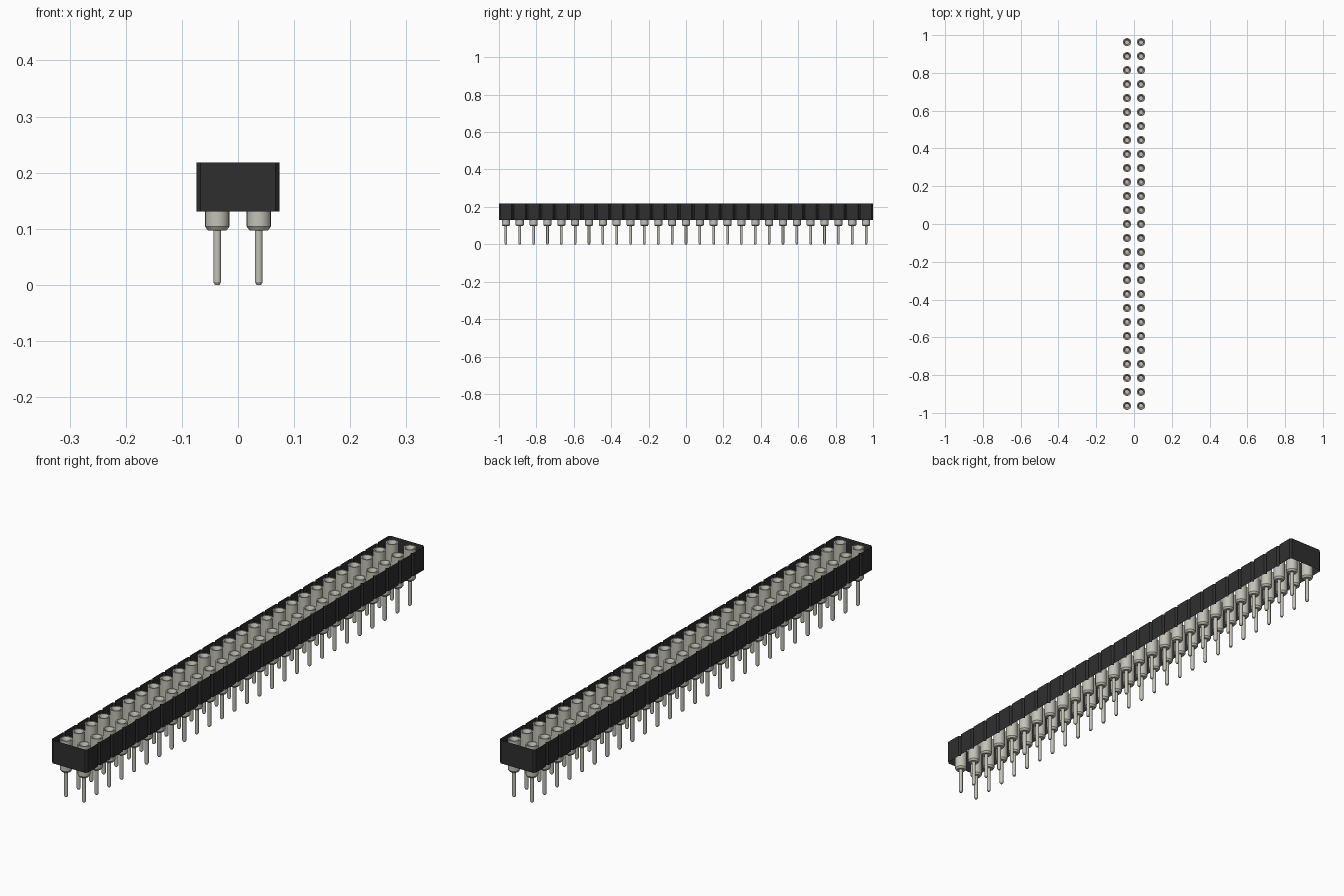
import bpy, bmesh, math

cube = bpy.data.objects.get("Cube")
if cube:
    bpy.data.objects.remove(cube)

COUNT = 27
PITCH = 2 / COUNT
HALF_X = PITCH
CHAMFER = 0.0075
BODY_BOTTOM, BODY_TOP = 0.131, 0.218
SEGMENTS = 24


def material(name, color, roughness):
    m = bpy.data.materials.new(name)
    m.use_nodes = True
    m.diffuse_color = (*color, 1)
    shader = m.node_tree.nodes["Principled BSDF"]
    shader.inputs["Base Color"].default_value = (*color, 1)
    shader.inputs["Roughness"].default_value = roughness
    return m


black = material("black plastic", (0.028, 0.028, 0.028), 0.6)
metal = material("pale metal", (0.55, 0.54, 0.47), 0.4)


def finish(name, bm, mat):
    mesh = bpy.data.meshes.new(name)
    bm.to_mesh(mesh)
    bm.free()
    mesh.materials.append(mat)
    obj = bpy.data.objects.new(name, mesh)
    bpy.context.collection.objects.link(obj)
    return obj


# Housing: an open-ended sleeve whose long sides are notched between cells
right_side = []
for i in range(COUNT):
    y0 = -1 + i * PITCH
    right_side += [(HALF_X - CHAMFER, y0), (HALF_X, y0 + CHAMFER),
                   (HALF_X, y0 + PITCH - CHAMFER)]
right_side.append((HALF_X - CHAMFER, 1))
outline = right_side + [(-x, -y) for x, y in right_side]

bm = bmesh.new()
low = [bm.verts.new((x, y, BODY_BOTTOM)) for x, y in outline]
high = [bm.verts.new((x, y, BODY_TOP)) for x, y in outline]
for i in range(len(outline)):
    j = (i + 1) % len(outline)
    bm.faces.new((low[i], low[j], high[j], high[i]))
finish("housing", bm, black)

# Socket pin: turned profile (radius, height), from the tip up and into the bore
profile = [(0, 0), (0.004, 0), (0.007, 0.005), (0.007, 0.097),
           (0.0165, 0.097), (0.0215, 0.104), (0.0215, 0.217),
           (0.017, 0.217), (0.010, 0.203), (0.010, 0.12), (0, 0.12)]

bm = bmesh.new()
verts = [bm.verts.new((r, 0, z)) for r, z in profile]
edges = [bm.edges.new(pair) for pair in zip(verts, verts[1:])]
bmesh.ops.spin(bm, geom=verts + edges, cent=(0, 0, 0), axis=(0, 0, 1),
               angle=math.tau, steps=SEGMENTS, use_duplicate=False)
bmesh.ops.remove_doubles(bm, verts=bm.verts, dist=0.00005)
bmesh.ops.recalc_face_normals(bm, faces=bm.faces)
first = finish("socket_pin", bm, metal)

bpy.ops.object.select_all(action="DESELECT")
first.select_set(True)
bpy.context.view_layer.objects.active = first
bpy.ops.object.shade_smooth_by_angle(angle=math.radians(30))

# Two rows of pins sharing one mesh
for side, label in ((-1, "right"), (1, "left")):
    for i in range(COUNT):
        pin = bpy.data.objects.new(f"{label}_socket_pin_{i + 1}", first.data)
        pin.location = (side * PITCH / 2, -1 + (i + 0.5) * PITCH, 0)
        bpy.context.collection.objects.link(pin)
bpy.data.objects.remove(first)
